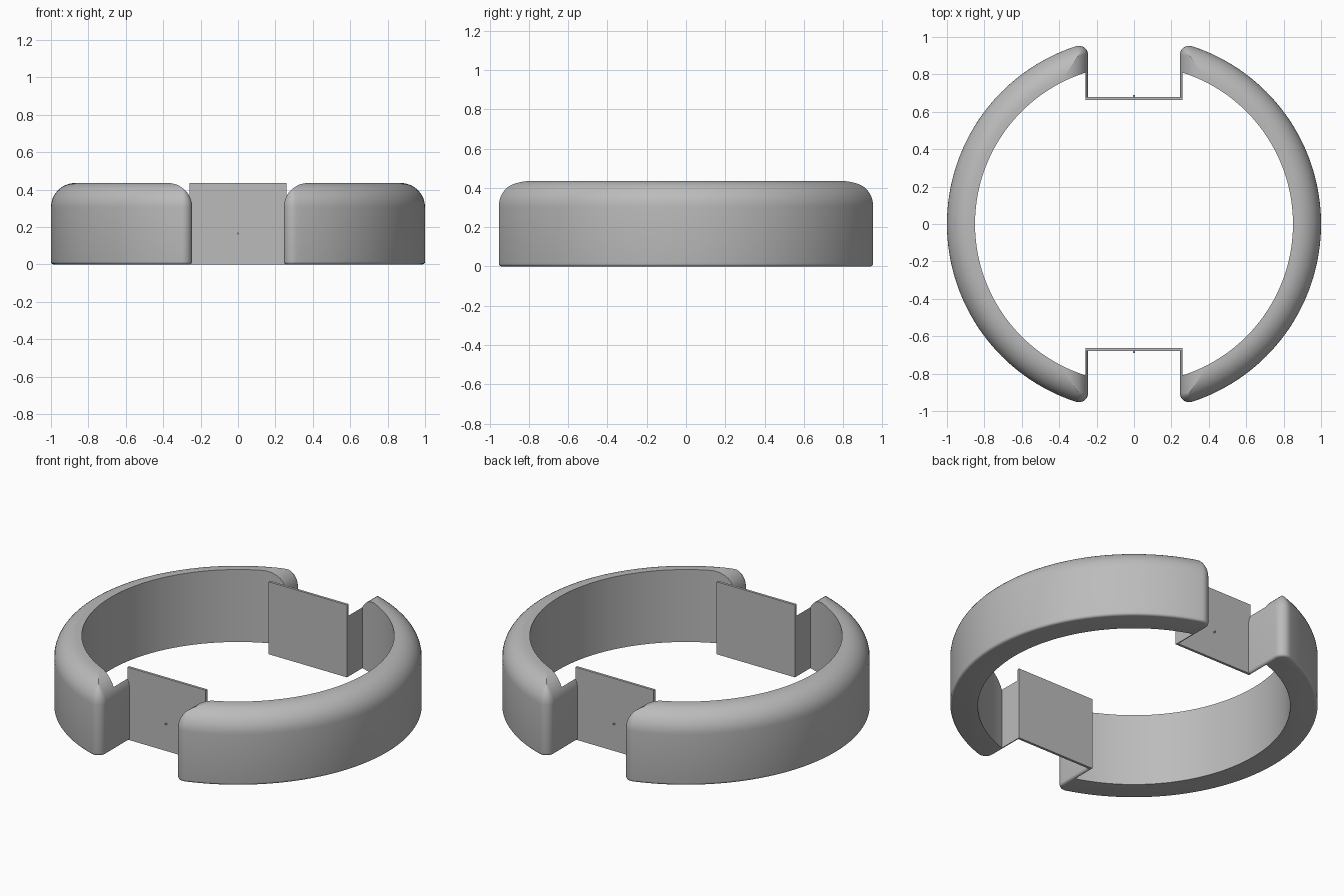
import bpy, bmesh
from math import sin, cos, pi, sqrt, atan2, radians

if "Cube" in bpy.data.objects:
    bpy.data.objects.remove(bpy.data.objects["Cube"], do_unlink=True)

HEIGHT, INNER, NOTCH, WALL = 0.435, 0.85, 0.245, 0.015
TOP_R, CORNER_R, BASE_R = 0.13, 0.05, 0.015
PLATE_IN, PLATE_OUT = 0.663, 0.678

grey = bpy.data.materials.new("grey")
grey.use_nodes = True
grey.diffuse_color = (0.5, 0.5, 0.5, 1)
grey.node_tree.nodes["Principled BSDF"].inputs["Base Color"].default_value = grey.diffuse_color


def arc(cx, cy, r, a0, a1, n):
    return [(cx + r * cos(a0 + (a1 - a0) * i / n),
             cy + r * sin(a0 + (a1 - a0) * i / n)) for i in range(n + 1)]


def outline(inset):
    """Disc segment beyond the notch wall, with rounded tips, shrunk by inset."""
    r = max(CORNER_R - inset, 0.001)
    radius, cx = 1 - inset, NOTCH + inset + r
    cy = sqrt((radius - r) ** 2 - cx ** 2)
    a = atan2(cy, cx)
    return (arc(cx, -cy, r, -pi, -a, 8) + arc(0, 0, radius, -a, a, 96)[1:-1]
            + arc(cx, cy, r, a, pi, 8))


def make(name, bm):
    bmesh.ops.recalc_face_normals(bm, faces=bm.faces)
    me = bpy.data.meshes.new(name)
    bm.to_mesh(me)
    bm.free()
    me.materials.append(grey)
    ob = bpy.data.objects.new(name, me)
    bpy.context.collection.objects.link(ob)
    return ob


def loft(name, layers):
    """Stack closed outlines [(points, z)] into a capped solid."""
    bm = bmesh.new()
    rings = [[bm.verts.new((x, y, z)) for x, y in pts] for pts, z in layers]
    for lo, hi in zip(rings, rings[1:]):
        for i in range(len(lo)):
            j = (i + 1) % len(lo)
            bm.faces.new((lo[i], lo[j], hi[j], hi[i]))
    bm.faces.new(rings[0])
    bm.faces.new(rings[-1])
    return make(name, bm)


def block(name, x0, x1, y0, y1, z0, z1):
    pts = [(x0, y0), (x1, y0), (x1, y1), (x0, y1)]
    return loft(name, [(pts, z0), (pts, z1)])


# Half shell: generous round at the top, small round at the base
levels = [(BASE_R * (1 - sin(t)), BASE_R * (1 - cos(t)))
          for t in [i * pi / 8 for i in range(5)]]
levels += [(TOP_R * (1 - cos(t)), HEIGHT - TOP_R * (1 - sin(t)))
           for t in [i * pi / 24 for i in range(13)]]
band = loft("ring_halves", [(outline(d), z) for d, z in levels])

# Hollow the middle, leaving a thin wall beside each notch
edge = NOTCH + WALL
a = atan2(sqrt(INNER ** 2 - edge ** 2), edge)
bore_pts = arc(0, 0, INNER, -a, a, 96)
cutters = [loft("bore_cutter", [(bore_pts, -0.1), (bore_pts, 0.6)]),
           block("opening_cutter", 0.1, 0.4, -0.67, 0.67, -0.1, 0.6)]
for cutter in cutters:
    cutter.hide_render = True
    mod = band.modifiers.new(cutter.name, 'BOOLEAN')
    mod.operation, mod.solver, mod.object = 'DIFFERENCE', 'EXACT', cutter
band.modifiers.new("mirror", 'MIRROR')
bpy.context.view_layer.update()
graph = bpy.context.evaluated_depsgraph_get()
mesh = bpy.data.meshes.new_from_object(band.evaluated_get(graph))
band.modifiers.clear()
band.data = mesh
for cutter in cutters:
    bpy.data.objects.remove(cutter, do_unlink=True)

# Thin plates closing the notches, each with a tiny pin on its outer face
for side, label in ((-1, "front"), (1, "back")):
    ys = sorted((side * PLATE_IN, side * PLATE_OUT))
    block(label + "_plate", -edge, edge, *ys, 0, HEIGHT)
    bpy.ops.mesh.primitive_cylinder_add(vertices=12, radius=0.005, depth=0.02,
                                        location=(0, side * 0.68, 0.165),
                                        rotation=(pi / 2, 0, 0))
    pin = bpy.context.object
    pin.name = label + "_pin"
    pin.data.materials.append(grey)

bpy.ops.object.select_all(action='DESELECT')
band.select_set(True)
bpy.context.view_layer.objects.active = band
bpy.ops.object.shade_smooth_by_angle(angle=radians(30))
